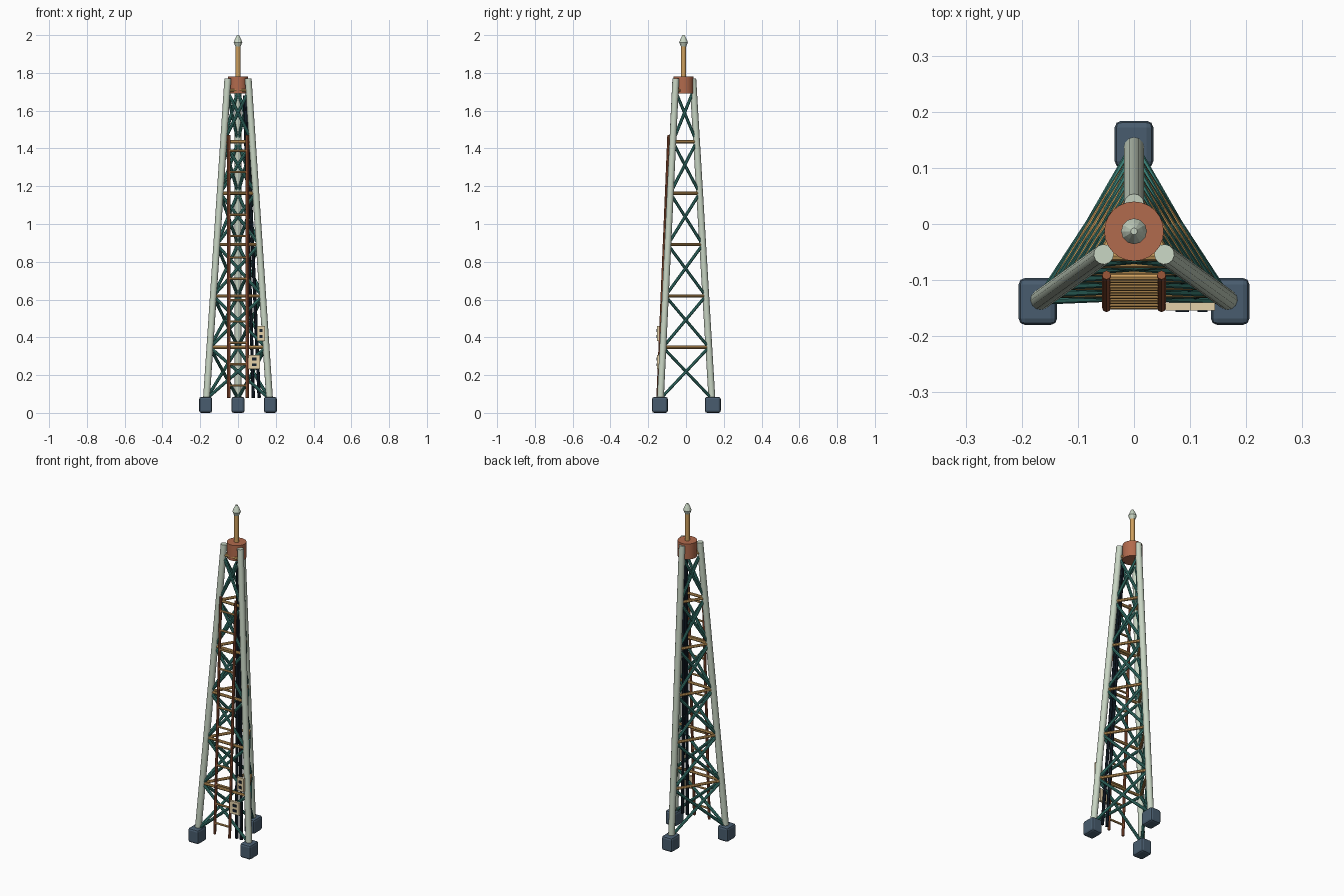
import bpy, bmesh
from mathutils import Vector

cube = bpy.data.objects.get("Cube")
if cube:
    bpy.data.objects.remove(cube)


def material(name, rgb):
    lin = [(c / 255) ** 2.2 for c in rgb] + [1.0]
    m = bpy.data.materials.new(name)
    m.use_nodes = True
    m.diffuse_color = lin
    m.node_tree.nodes["Principled BSDF"].inputs["Base Color"].default_value = lin
    return m


SAGE = material("pale sage", (198, 211, 193))
SLATE = material("slate blue", (74, 93, 110))
TEAL = material("teal", (60, 124, 115))
TAN = material("tan", (205, 158, 94))
RUST = material("rust", (176, 106, 78))
BROWN = material("brown", (152, 86, 58))
DARK = material("dark navy", (27, 37, 48))
CREAM = material("cream", (228, 208, 168))


def finish(name, bm, mat, smooth=False):
    me = bpy.data.meshes.new(name)
    bmesh.ops.recalc_face_normals(bm, faces=bm.faces)
    bm.to_mesh(me)
    bm.free()
    me.materials.append(mat)
    ob = bpy.data.objects.new(name, me)
    bpy.context.scene.collection.objects.link(ob)
    if smooth:
        bpy.ops.object.select_all(action="DESELECT")
        ob.select_set(True)
        bpy.context.view_layer.objects.active = ob
        bpy.ops.object.shade_smooth_by_angle(angle=0.7)
    return ob


def add_rod(bm, a, b, r, r_end=None, sides=8):
    # tapered round bar between two points, ends cut level for steep bars
    a, b = Vector(a), Vector(b)
    d = b - a
    geo = bmesh.ops.create_cone(bm, cap_ends=True, segments=sides, radius1=r,
                                radius2=r if r_end is None else r_end, depth=d.length)
    turn = d.to_track_quat("Z", "Y").to_matrix()
    for v in geo["verts"]:
        v.co = turn @ v.co + (a + b) / 2


def rods(name, pairs, r, mat, sides=8):
    bm = bmesh.new()
    for a, b in pairs:
        add_rod(bm, a, b, r, sides=sides)
    return finish(name, bm, mat, sides > 8)


def box(name, centre, size, mat, bevel=0):
    bm = bmesh.new()
    for v in bmesh.ops.create_cube(bm, size=1)["verts"]:
        v.co = Vector([c * s for c, s in zip(v.co, size)]) + Vector(centre)
    if bevel:
        bmesh.ops.bevel(bm, geom=bm.edges[:], offset=bevel, segments=2,
                        profile=0.5, affect="EDGES")
    return finish(name, bm, mat)


# Leg centre lines from foot to head
FOOT, HEAD = 0.06, 1.77
LEGS = {
    "left": (Vector((0.168, -0.136, FOOT)), Vector((0.054, -0.054, HEAD))),
    "back": (Vector((0, 0.138, FOOT)), Vector((0, 0.036, HEAD))),
    "right": (Vector((-0.168, -0.136, FOOT)), Vector((-0.054, -0.054, HEAD))),
}


def on_leg(name, z):
    a, b = LEGS[name]
    return a.lerp(b, (z - FOOT) / (HEAD - FOOT))


# Legs and footing blocks
for side, (foot, head) in LEGS.items():
    rods(side + "_leg", [(foot, head)], 0.018, SAGE, 12)
    y = 0.142 if side == "back" else -0.138
    box(side + "_footing", (foot.x * 1.02, y, 0.0425), (0.069, 0.084, 0.085), SLATE, 0.012)

# Lattice: horizontal rails and crossed braces on each face
levels = [0.075 + 0.272 * i for i in range(7)]
names = list(LEGS)
for i, p in enumerate(names):
    q = names[(i + 1) % 3]
    label = p + "_to_" + q
    rods(label + "_rails", [(on_leg(p, z), on_leg(q, z)) for z in levels[1:]], 0.0085, TAN)
    crosses = []
    for lo, hi in zip(levels, levels[1:]):
        crosses += [(on_leg(p, lo), on_leg(q, hi)), (on_leg(q, lo), on_leg(p, hi))]
    rods(label + "_braces", crosses, 0.0085, TEAL)

# Crown drum, mast and finial
AXIS = -0.013
bm = bmesh.new()
add_rod(bm, (0, AXIS, 1.69), (0, AXIS, 1.782), 0.053, sides=24)
finish("crown_drum", bm, RUST, True)
rods("mast", [((0, AXIS, 1.77), (0, AXIS, 1.95))], 0.0135, TAN, 12)
bm = bmesh.new()
profile = [(0.014, 1.94), (0.023, 1.962), (0.016, 1.98), (0.006, 2.0)]
for (r0, z0), (r1, z1) in zip(profile, profile[1:]):
    add_rod(bm, (0, AXIS, z0), (0, AXIS, z1), r0, r1, 12)
finish("finial", bm, SAGE)


# Ladder leaning along the front face
def on_ladder(x, z):
    return Vector((x, -0.149 + 0.058 * (z - 0.08) / 1.39, z))


rods("ladder_rails", [(on_ladder(x, 0.08), on_ladder(x, 1.47)) for x in (-0.049, 0.049)],
     0.008, BROWN)
rungs = [0.145 + 0.113 * i for i in range(12)]
rods("ladder_rungs", [(on_ladder(-0.049, z), on_ladder(0.049, z)) for z in rungs], 0.006, TAN)

# Cables running up beside the left leg
rods("cables", [((x, -0.128, 0.08), (top, -0.05, 1.68))
                for x, top in ((0.081, 0.034), (0.112, 0.043))], 0.009, DARK)

# Small plates fixed across the cables, with dark panels
for n, (x, z, w, h) in enumerate([(0.122, 0.42, 0.044, 0.08), (0.086, 0.27, 0.06, 0.075)]):
    tag = ("upper", "lower")[n]
    box(tag + "_plate", (x, -0.147, z), (w, 0.014, h), CREAM)
    for k, dz in enumerate((-0.2, 0.2)):
        box(f"{tag}_plate_panel_{k}", (x, -0.155, z + dz * h), (w * 0.4, 0.004, h * 0.2), DARK)
